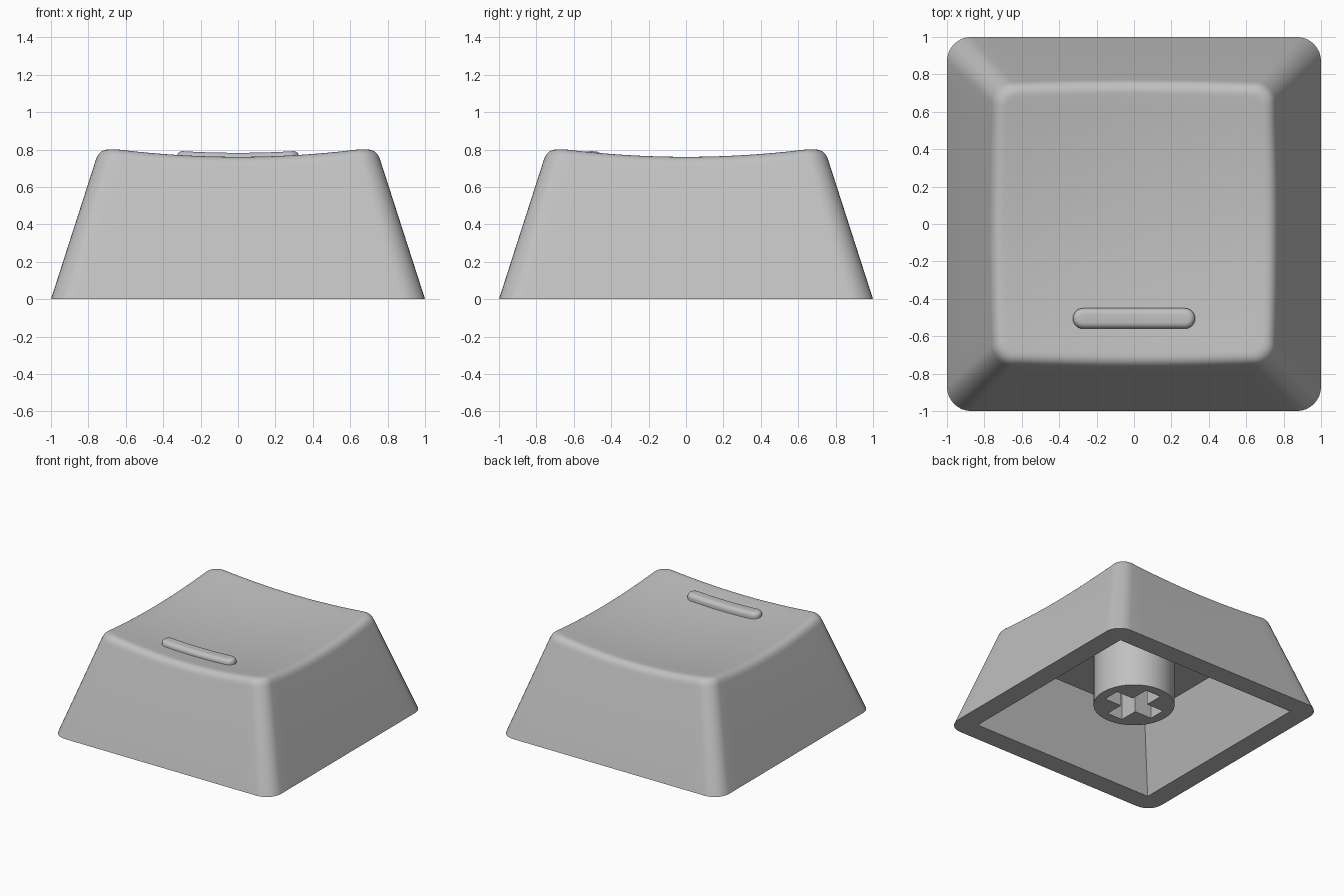
import bpy, bmesh, math

if "Cube" in bpy.data.objects:
    bpy.data.objects.remove(bpy.data.objects["Cube"])

grey = bpy.data.materials.new("grey plastic")
grey.diffuse_color = (0.53, 0.53, 0.53, 1)
grey.use_nodes = True
grey.node_tree.nodes["Principled BSDF"].inputs["Base Color"].default_value = grey.diffuse_color


def finish(name, bm):
    bmesh.ops.remove_doubles(bm, verts=bm.verts, dist=1e-5)
    bmesh.ops.recalc_face_normals(bm, faces=bm.faces)
    me = bpy.data.meshes.new(name)
    bm.to_mesh(me)
    bm.free()
    me.materials.append(grey)
    ob = bpy.data.objects.new(name, me)
    bpy.context.collection.objects.link(ob)
    bpy.ops.object.select_all(action='DESELECT')
    ob.select_set(True)
    bpy.context.view_layer.objects.active = ob
    bpy.ops.object.shade_smooth_by_angle(angle=math.radians(30))
    return ob


def loft(bm, rings):
    """Skin a list of closed rings and return their vertices."""
    loops = [[bm.verts.new(p) for p in ring] for ring in rings]
    for a, b in zip(loops, loops[1:]):
        n = len(a)
        for i in range(n):
            j = (i + 1) % n
            bm.faces.new((a[i], a[j], b[j], b[i]))
    return loops


def dish(x, y):
    return 0.712 + 0.1 * (x * x + y * y)


# Rounded square described by corner-centre factors and outward directions
ARC, SIDE = 8, 16
frame = []
corners = [(1, 1), (-1, 1), (-1, -1), (1, -1)]
for q, (cx, cy) in enumerate(corners):
    nx, ny = corners[(q + 1) % 4]
    for i in range(ARC + 1):
        a = (q + i / ARC) * math.pi / 2
        frame.append((cx, cy, math.cos(a), math.sin(a)))
    for i in range(1, SIDE):
        t = i / SIDE
        frame.append((cx + (nx - cx) * t, cy + (ny - cy) * t, math.cos(a), math.sin(a)))


def spot(f, half, r):
    return (f[0] * (half - r) + f[2] * r, f[1] * (half - r) + f[3] * r)


def wall(f, z):
    return (*spot(f, 1 - 0.322 * z, 0.13 - 0.03 * z), z)


# Cap shell: cavity, rim, tapered walls, rounded top edge and dished top
FILLET, STEPS, DISH = 0.06, 7, 10
ceiling = [(*spot(f, 0.65, 0), 0.55) for f in frame]
opening = [(*spot(f, 0.835, 0), 0) for f in frame]
base = [wall(f, 0) for f in frame]
edge_rings = [[] for _ in range(STEPS + 1)]
for f in frame:
    z = 0.77
    for _ in range(8):
        z = dish(*wall(f, z)[:2])
    low, mid = wall(f, z - FILLET), wall(f, z)
    x, y = spot(f, 1 - 0.322 * z - FILLET, 0.06)
    top = (x, y, dish(x, y))
    for s in range(STEPS + 1):
        t = s / STEPS
        edge_rings[s].append([(1 - t) ** 2 * a + 2 * t * (1 - t) * b + t * t * c
                              for a, b, c in zip(low, mid, top)])
dish_rings = []
for s in range(1, DISH):
    k = 1 - s / DISH
    dish_rings.append([(p[0] * k, p[1] * k, dish(p[0] * k, p[1] * k)) for p in edge_rings[-1]])
bm = bmesh.new()
loops = loft(bm, [ceiling, opening, base] + edge_rings + dish_rings)
bm.faces.new(loops[0])
centre = bm.verts.new((0, 0, dish(0, 0)))
last = loops[-1]
for i in range(len(last)):
    bm.faces.new((last[i], last[(i + 1) % len(last)], centre))
finish("cap_shell", bm)

# Raised homing bar that follows the dished top
HALF, Y0 = 0.272, -0.505
outline = []
for side in (1, -1):
    for i in range(13):
        a = side * math.pi / 2 - math.pi / 2 + (i / 12 - 0.5) * math.pi + math.pi / 2
        a = (i / 12 - 0.5) * math.pi + (0 if side == 1 else math.pi)
        outline.append((side * HALF, math.cos(a), math.sin(a)))
    for i in range(1, 12):
        outline.append((side * HALF * (1 - 2 * i / 12), 0, side))
levels = [(0.055, -0.02), (0.055, 0.012)]
for i in range(1, 7):
    a = i / 6 * math.pi / 2
    levels.append((0.022 + 0.033 * math.cos(a), 0.012 + 0.033 * math.sin(a)))
levels.append((0, 0.045))
bm = bmesh.new()
loft(bm, [[(x + dx * r, Y0 + dy * r, dish(x + dx * r, Y0) + h) for x, dx, dy in outline]
          for r, h in levels])
finish("homing_bar", bm)

# Round mounting stem with a cross-shaped socket
LOW, HIGH, SOCKET = 0.115, 0.56, 0.54
L, W = 0.225, 0.07
circle = [(0.305 * math.cos(i * math.pi / 24), 0.305 * math.sin(i * math.pi / 24)) for i in range(48)]
arm = [(L, -W), (L, W), (W, W)]
cross = []
for q in range(4):
    c, s = round(math.cos(q * math.pi / 2)), round(math.sin(q * math.pi / 2))
    cross += [(x * c - y * s, x * s + y * c) for x, y in arm]
bm = bmesh.new()
outer = loft(bm, [[(x, y, z) for x, y in circle] for z in (LOW, HIGH)])
inner = loft(bm, [[(x, y, z) for x, y in cross] for z in (LOW, SOCKET)])
bm.faces.new(inner[1])
rim = [bm.edges.get((v[i], v[(i + 1) % len(v)])) for v in (outer[0], inner[0]) for i in range(len(v))]
bmesh.ops.triangle_fill(bm, edges=rim, use_beauty=True, normal=(0, 0, -1))
finish("stem", bm)
